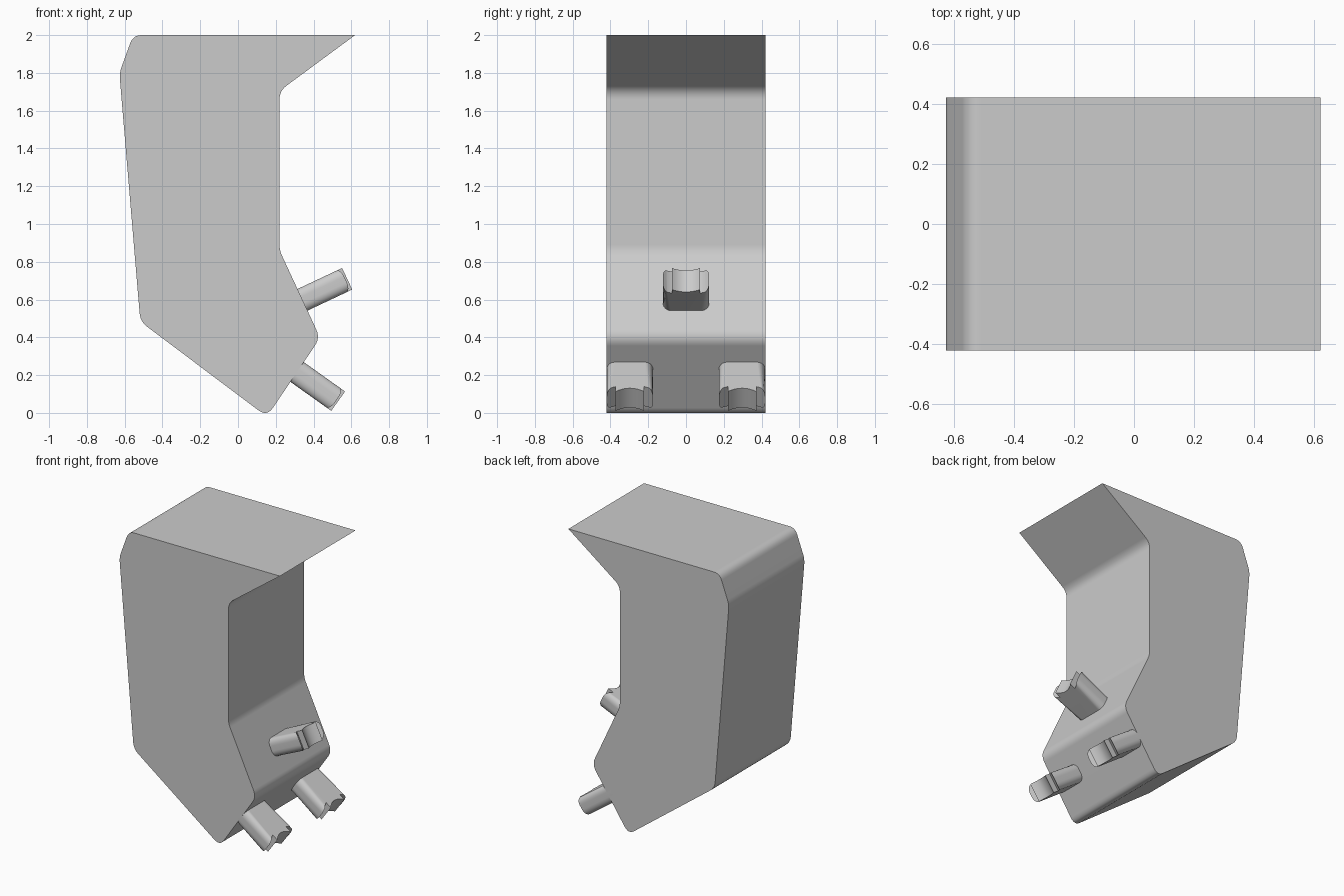
import bpy, bmesh, math
from mathutils import Vector, Matrix

if "Cube" in bpy.data.objects:
    bpy.data.objects.remove(bpy.data.objects["Cube"])

grey = bpy.data.materials.new("plain grey")
grey.use_nodes = True
grey.diffuse_color = (0.6, 0.6, 0.6, 1)
grey.node_tree.nodes["Principled BSDF"].inputs["Base Color"].default_value = (0.6, 0.6, 0.6, 1)


def rounded(corners, steps=6):
    """Outline from (x, z, rounding length) corners."""
    out = []
    for i, (x, z, r) in enumerate(corners):
        c = Vector((x, z))
        if r == 0:
            out.append(c)
            continue
        before = Vector(corners[i - 1][:2])
        after = Vector(corners[(i + 1) % len(corners)][:2])
        a = c + (before - c).normalized() * r
        b = c + (after - c).normalized() * r
        for k in range(steps + 1):
            t = k / steps
            out.append(a * (1 - t) ** 2 + c * 2 * t * (1 - t) + b * t * t)
    return out


def prism(outline, half):
    """Extrude a 2D outline along local y, centred."""
    bm = bmesh.new()
    face = bm.faces.new([bm.verts.new((p[0], -half, p[1])) for p in outline])
    new = bmesh.ops.extrude_face_region(bm, geom=[face])["geom"]
    bmesh.ops.translate(bm, vec=(0, 2 * half, 0),
                        verts=[v for v in new if isinstance(v, bmesh.types.BMVert)])
    bmesh.ops.recalc_face_normals(bm, faces=bm.faces)
    return bm


def finish(bm, name):
    mesh = bpy.data.meshes.new(name)
    bm.to_mesh(mesh)
    bm.free()
    ob = bpy.data.objects.new(name, mesh)
    bpy.context.collection.objects.link(ob)
    mesh.materials.append(grey)
    bpy.ops.object.select_all(action='DESELECT')
    ob.select_set(True)
    bpy.context.view_layer.objects.active = ob
    bpy.ops.object.shade_smooth_by_angle(angle=math.radians(30))
    normals = ob.modifiers.new("flat panels", 'WEIGHTED_NORMAL')
    normals.keep_sharp = True
    return ob


# Main body: bent slab with softened bends and a sharp overhanging lip
body = [(0.62, 2.0, 0), (-0.555, 2.0, 0.045), (-0.628, 1.8, 0.035),
        (-0.517, 0.483, 0.045), (0.153, -0.02, 0.056), (0.435, 0.397, 0.05),
        (0.22, 0.86, 0.03), (0.22, 1.705, 0.045)]
finish(prism(rounded(body), 0.42), "body")


def peg(name, base, tip, y):
    """Round-sided peg with a hollowed tongue at its end."""
    base, tip = Vector((base[0], y, base[1])), Vector((tip[0], y, tip[1]))
    axis = (tip - base).normalized()
    length = (tip - base).length
    sink, half, tongue, thick = 0.04, 0.123, 0.075, 0.063
    # One side of the end: sloped shoulder, then step up to the tongue
    side = [(half, -sink), (half, length - 0.01), (0.1, length - 0.033),
            (tongue, length - 0.045), (tongue, length)]
    hollow = []
    for k in range(1, 10):
        u = 1 - k / 5
        hollow.append((tongue * u, length - 0.03 * (1 - u * u)))
    outline = side + hollow + [(-a, b) for a, b in reversed(side)]
    bm = prism(outline, thick)
    # Round the long outer edges
    edges = [e for e in bm.edges
             if all(abs(abs(v.co.x) - half) < 1e-4 for v in e.verts)
             and abs(e.verts[0].co.z - e.verts[1].co.z) > 0.1]
    bmesh.ops.bevel(bm, geom=edges, offset=0.046, segments=6, profile=0.5,
                    affect='EDGES', clamp_overlap=False)
    # Local x is the width, local z runs along the peg
    width = Vector((0, 1, 0))
    turn = Matrix((width, axis.cross(width), axis)).transposed().to_4x4()
    bm.transform(Matrix.Translation(base) @ turn)
    bmesh.ops.recalc_face_normals(bm, faces=bm.faces)
    return finish(bm, name)


# One upper peg and a mirrored lower pair
peg("upper_peg", (0.338, 0.597), (0.578, 0.71), 0)
for label, s in (("front", -1), ("back", 1)):
    peg(label + "_lower_peg", (0.315, 0.215), (0.53, 0.062), s * 0.297)
